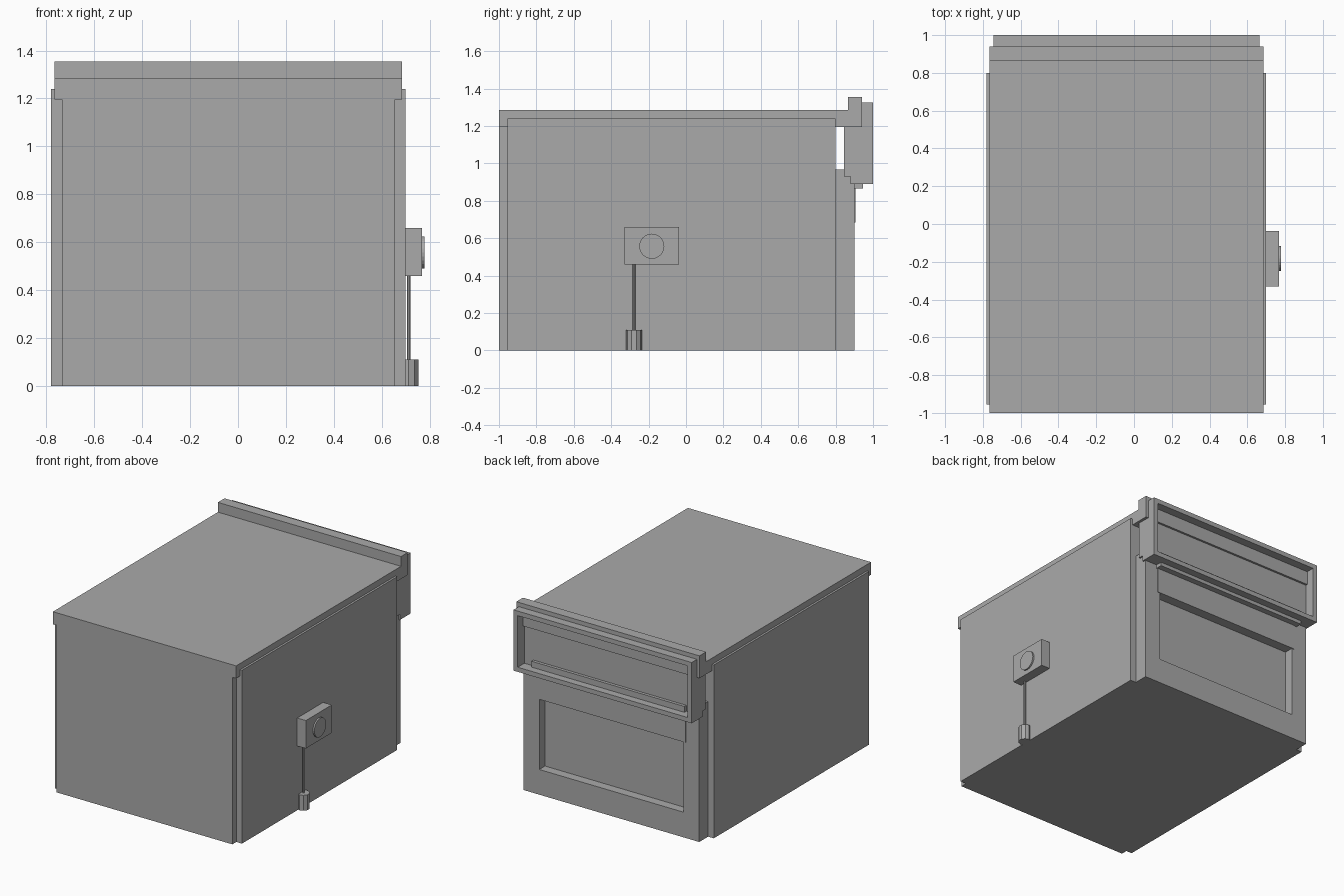
import bpy
import math

cube = bpy.data.objects.get("Cube")
if cube:
    bpy.data.objects.remove(cube, do_unlink=True)

grey = bpy.data.materials.new("plain_grey")
grey.use_nodes = True
COLOUR = (0.4, 0.4, 0.4, 1)
grey.diffuse_color = COLOUR
grey.node_tree.nodes["Principled BSDF"].inputs["Base Color"].default_value = COLOUR


def finish(name):
    ob = bpy.context.object
    ob.name = name
    ob.data.materials.append(grey)
    return ob


def box(name, x, y, z):
    """Box from its (low, high) span on each axis."""
    bpy.ops.mesh.primitive_cube_add(size=1, location=[sum(s) / 2 for s in (x, y, z)])
    ob = finish(name)
    for v in ob.data.vertices:
        v.co = [c * (s[1] - s[0]) for c, s in zip(v.co, (x, y, z))]
    return ob


def cylinder(name, centre, radius, depth, sides, along_x=False):
    bpy.ops.mesh.primitive_cylinder_add(
        vertices=sides, radius=radius, depth=depth, location=centre,
        rotation=(0, math.pi / 2 if along_x else 0, 0))
    return finish(name)


CORE = (-0.735, 0.655)
LID = (-0.765, 0.685)
DRAWER = (-0.745, 0.665)
INNER = (-0.611, 0.531)
RAIL = (-0.65, 0.56)

# Cabinet body, side panels and lid
box("body", CORE, (-1, 0.8), (0, 1.2))
box("side_panel_left", (0.65, 0.70), (-0.955, 0.8), (0, 1.24))
box("side_panel_right", (-0.78, -0.73), (-0.955, 0.8), (0, 1.24))
box("lid", LID, (-1, 0.94), (1.195, 1.285))
box("lid_back_lip", LID, (0.865, 0.94), (1.28, 1.355))

# Framed lower back
box("back_post_left", (INNER[1], CORE[1]), (0.79, 0.9), (0, 0.93))
box("back_post_right", (CORE[0], INNER[0]), (0.79, 0.9), (0, 0.93))
box("back_bottom_rail", INNER, (0.79, 0.9), (0, 0.18))
box("back_panel", INNER, (0.79, 0.835), (0.17, 0.7))
box("back_top_rail", (-0.63, 0.55), (0.79, 0.905), (0.685, 0.93))
box("back_shelf", CORE, (0.79, 0.88), (0.925, 0.967))
box("drawer_support", RAIL, (0.87, 0.947), (0.865, 0.965))

# Upper back panel and its projecting frame
box("upper_back_panel", DRAWER, (0.845, 0.925), (0.93, 1.2))
box("upper_panel_base", DRAWER, (0.88, 0.925), (0.89, 0.94))
T = 0.033
for label, z in (("top", (1.325 - T, 1.325)), ("bottom", (0.89, 0.89 + T))):
    box("frame_" + label, DRAWER, (0.92, 1), z)
for label, x in (("right", (DRAWER[0], DRAWER[0] + T)), ("left", (DRAWER[1] - T, DRAWER[1]))):
    box("frame_" + label, x, (0.92, 1), (0.89, 1.325))
box("frame_upper_fill", DRAWER, (0.92, 0.94), (1.195, 1.31))

# Control box with dial, cable and plug
box("control_box", (0.695, 0.768), (-0.33, -0.037), (0.46, 0.66))
cylinder("dial", (0.772, -0.183, 0.557), 0.067, 0.014, 24, True)
cylinder("cable", (0.713, -0.278, 0.28), 0.007, 0.38, 8)
cylinder("plug", (0.712, -0.278, 0.055), 0.043, 0.11, 10)
